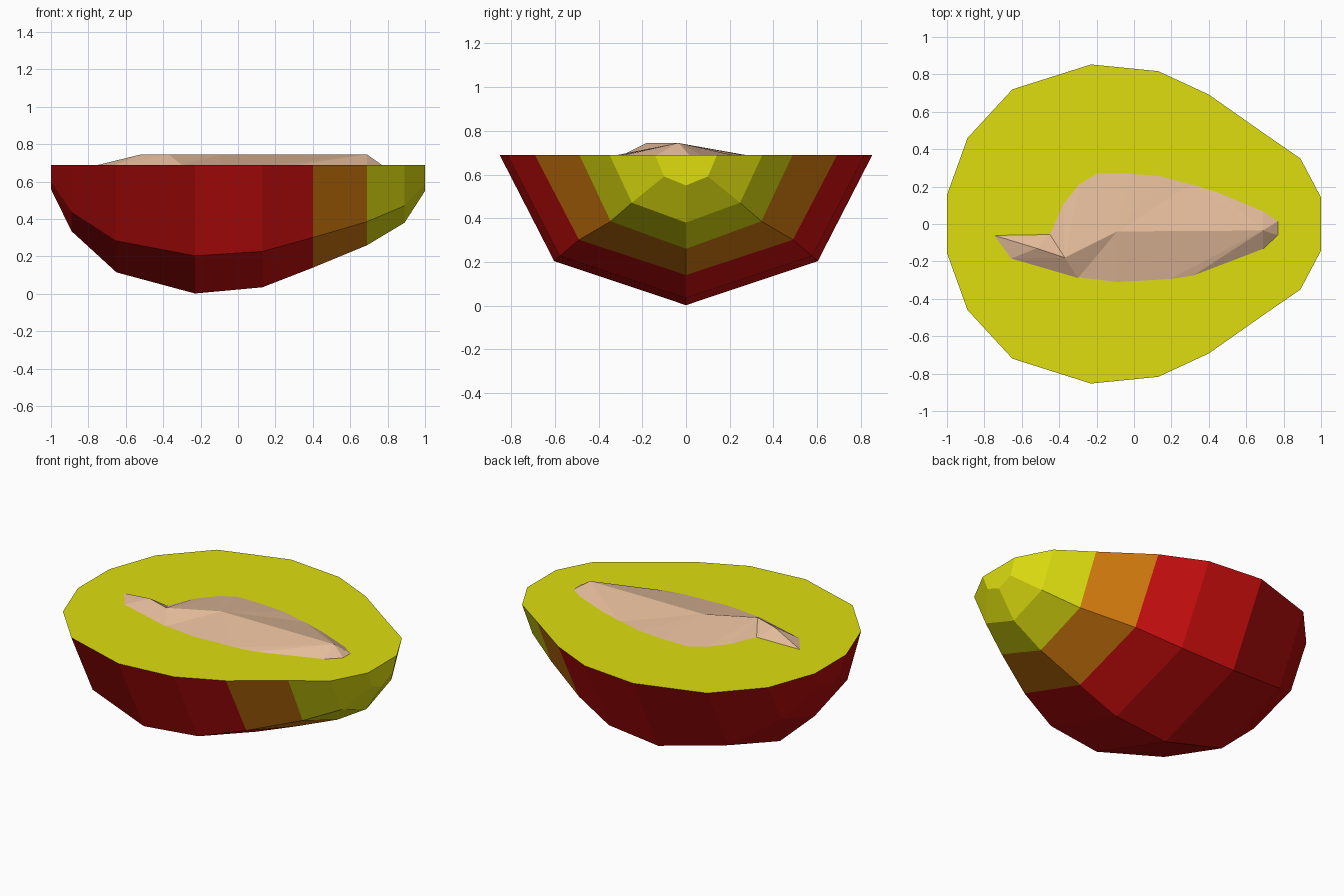
import bpy, bmesh, math

if "Cube" in bpy.data.objects:
    bpy.data.objects.remove(bpy.data.objects["Cube"])


def material(name, rgb):
    m = bpy.data.materials.new(name)
    lin = [((c / 255 + 0.055) / 1.055) ** 2.4 if c > 10 else c / 255 / 12.92 for c in rgb]
    m.diffuse_color = (*lin, 1)
    m.use_nodes = True
    m.node_tree.nodes["Principled BSDF"].inputs["Base Color"].default_value = m.diffuse_color
    return m


def add_object(name, bm, mats):
    bmesh.ops.recalc_face_normals(bm, faces=bm.faces)
    me = bpy.data.meshes.new(name)
    bm.to_mesh(me)
    bm.free()
    for m in mats:
        me.materials.append(m)
    ob = bpy.data.objects.new(name, me)
    bpy.context.collection.objects.link(ob)
    return ob


flesh_yellow = material("flesh yellow", (222, 222, 16))
skin_orange = material("skin orange", (215, 125, 15))
skin_red = material("skin red", (212, 15, 15))
skin_dark_red = material("skin dark red", (178, 11, 11))
stone_tan = material("stone tan", (228, 188, 155))

TOP = 0.69

# Halved fruit: half-octagon sections along x (x, half width, depth)
sections = [(-1, .155, .13), (-.89, .46, .355), (-.65, .72, .575),
            (-.23, .853, .688), (.13, .817, .655), (.40, .692, .55),
            (.69, .488, .43), (.89, .35, .31), (1, .142, .14)]
bm = bmesh.new()
rings = []
for x, w, d in sections:
    rings.append([bm.verts.new((x, w * math.cos(a), TOP - d * math.sin(a)))
                  for a in (i * math.pi / 4 for i in range(5))])
# skin bands, coloured by position along the fruit
for i in range(len(rings) - 1):
    a, b = rings[i], rings[i + 1]
    mid = (sections[i][0] + sections[i + 1][0]) / 2
    colour = 3 if mid < -.23 else 2 if mid < .40 else 1 if mid < .69 else 0
    for j in range(4):
        bm.faces.new((a[j], a[j + 1], b[j + 1], b[j])).material_index = colour
# end caps and cut face
bm.faces.new(rings[0]).material_index = 3
bm.faces.new(rings[-1]).material_index = 0
bm.faces.new([r[0] for r in rings] + [r[4] for r in reversed(rings)]).material_index = 0
add_object("fruit_half", bm, [flesh_yellow, skin_orange, skin_red, skin_dark_red])

# Stone: outline on the cut face, each point tied to a ridge point
ridge = [(-.52, -.13), (-.37, -.18), (-.09, -.04), (.69, -.035)]
outline = [(-.75, -.06, 0), (-.66, -.185, 0), (-.30, -.29, 1), (-.09, -.315, 2),
           (.18, -.30, 2), (.31, -.28, 3), (.69, -.135, 3), (.77, -.06, 3),
           (.77, .015, 3), (.69, .07, 3), (.45, .17, 3), (.31, .215, 3),
           (.15, .26, 2), (-.02, .275, 2), (-.20, .275, 2), (-.29, .22, 2),
           (-.38, .11, 1), (-.45, -.055, 1)]
bm = bmesh.new()
top = [bm.verts.new((x, y, .745)) for x, y in ridge]
low = [bm.verts.new((x, y, TOP - .001)) for x, y, _ in outline]
for i in range(len(low)):
    k = (i + 1) % len(low)
    ra, rb = top[outline[i][2]], top[outline[k][2]]
    bm.faces.new((low[i], low[k], rb))
    if ra is not rb:
        bm.faces.new((low[i], rb, ra))
bm.faces.new(low)
add_object("stone", bm, [stone_tan])
